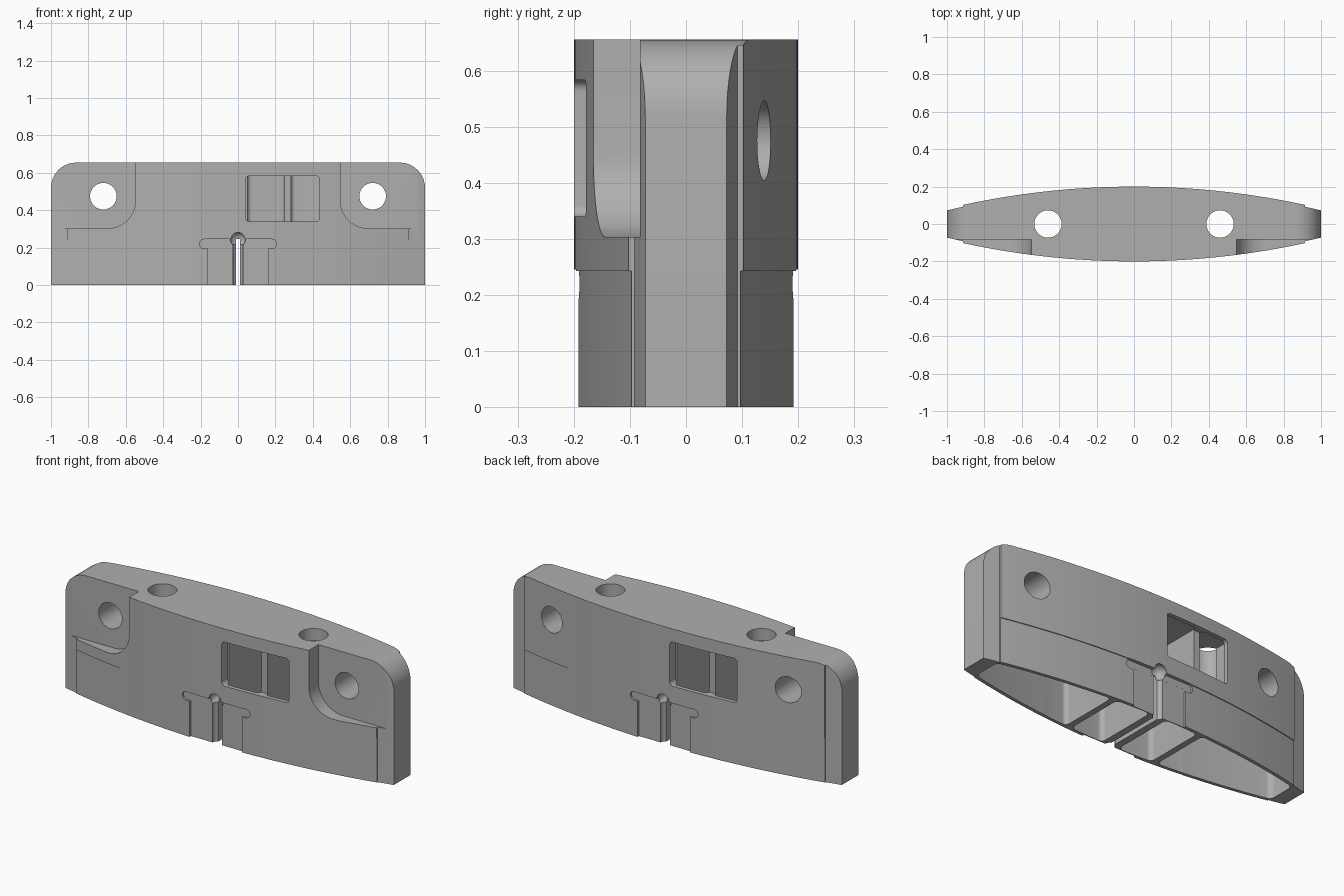
import bpy, bmesh, math
from mathutils import Matrix

if "Cube" in bpy.data.objects:
    bpy.data.objects.remove(bpy.data.objects["Cube"])


def finish(bm, name):
    bmesh.ops.recalc_face_normals(bm, faces=bm.faces[:])
    mesh = bpy.data.meshes.new(name)
    bm.to_mesh(mesh)
    bm.free()
    ob = bpy.data.objects.new(name, mesh)
    bpy.context.collection.objects.link(ob)
    return ob


def prism(points, lo, hi, axis='z', radius=0, name='cutter'):
    """Extrude a 2D outline along z (outline in xy) or y (outline in xz)."""
    bm = bmesh.new()

    def put(u, v, w):
        return bm.verts.new((u, v, w) if axis == 'z' else (u, w, v))
    a = [put(u, v, lo) for u, v in points]
    b = [put(u, v, hi) for u, v in points]
    bm.faces.new(a)
    bm.faces.new(b[::-1])
    n = len(points)
    for i in range(n):
        j = (i + 1) % n
        bm.faces.new((a[i], b[i], b[j], a[j]))
    bmesh.ops.recalc_face_normals(bm, faces=bm.faces[:])
    if radius:
        sides = [bm.edges.get((p, q)) for p, q in zip(a, b)]
        sharp = [e for e in sides if e.calc_face_angle(0) > 0.6]
        bmesh.ops.bevel(bm, geom=sharp, offset=radius, segments=10,
                        profile=0.5, affect='EDGES', clamp_overlap=False)
    return finish(bm, name)


def rect(x0, x1, z0, z1):
    return [(x0, z0), (x1, z0), (x1, z1), (x0, z1)]


def circle(x, y, r, n=48):
    return [(x + r * math.cos(2 * math.pi * i / n),
             y + r * math.sin(2 * math.pi * i / n)) for i in range(n)]


R = 4.32


def bow(x, peak):
    return peak - R + math.sqrt(R * R - x * x)


def lens(x0, x1, peak, step):
    n = max(2, int((x1 - x0) / step))
    xs = [x0 + (x1 - x0) * i / n for i in range(n + 1)]
    return [(x, -bow(x, peak)) for x in xs] + [(x, bow(x, peak)) for x in xs[::-1]]


def combine(body, other, op='DIFFERENCE'):
    mod = body.modifiers.new('bool', 'BOOLEAN')
    mod.operation = op
    mod.solver = 'EXACT'
    mod.object = other
    bpy.context.view_layer.objects.active = body
    bpy.ops.object.modifier_apply(modifier=mod.name)
    bpy.data.objects.remove(other, do_unlink=True)


def span(s, a, b):
    return (a, b) if s > 0 else (-b, -a)


# Bowed body: thin ends, lower band and slightly prouder upper band
body = prism(lens(-1.02, 1.02, 0.19, 0.04), 0, 0.68, name='bowed_block')
combine(body, prism(lens(-0.915, 0.915, 0.195, 0.04), -0.05, 0.70), 'UNION')
combine(body, prism(lens(-0.914, 0.914, 0.2, 0.04), 0.243, 0.72), 'UNION')

# Side silhouette with rounded top corners and flat base
combine(body, prism(rect(-1, 1, -1, 0.655), -0.5, 0.5, 'y', 0.135), 'INTERSECT')
combine(body, prism(rect(-2, 2, -1, 0), -0.6, 0.6, 'y'))

for s in (-1, 1):
    # Hollow chambers open at the base
    combine(body, prism(lens(*span(s, 0.05, 0.25), 0.177, 0.06), -0.2, 0.59, radius=0.025))
    combine(body, prism(lens(*span(s, 0.283, 0.45), 0.177, 0.06), -0.21, 0.59, radius=0.025))
    combine(body, prism(lens(*span(s, 0.36, 0.92), 0.1765, 0.07), -0.22, 0.26, radius=0.025))
    # Screw holes from the top and through the front
    combine(body, prism(circle(s * 0.46, 0, 0.073), 0.2, 0.8))
    combine(body, prism(circle(s * 0.72, 0.475, 0.071), -0.5, 0.5, 'y'))
    # Rounded corner recesses on the front
    x0, x1 = span(s, 0.547, 1.5)
    combine(body, prism(rect(x0, x1, 0.303, 1.2), -0.5, -0.082, 'y', 0.15))
    # Windows: right half of the front, left half of the back
    x0, x1 = span(s, 0.04, 0.435)
    y0, y1 = span(-s, 0.15, 0.4)
    combine(body, prism(rect(x0, x1, 0.34, 0.583), y0, y1, 'y', 0.02))
    # Shallow T-shaped recess on both faces
    y0, y1 = span(s, 0.18, 0.4)
    combine(body, prism(rect(-0.16, 0.16, -0.3, 0.21), y0, y1, 'y'))
    y0, y1 = span(s, 0.1802, 0.41)
    combine(body, prism(rect(-0.205, 0.205, 0.195, 0.245), y0, y1, 'y', 0.023))
    # Round groove with domed head
    combine(body, prism(circle(0, s * 0.18, 0.028, 32), -0.3, 0.25))
    bm = bmesh.new()
    bmesh.ops.create_uvsphere(bm, u_segments=32, v_segments=16, radius=0.041,
                              matrix=Matrix.Translation((0, s * 0.182, 0.245)))
    combine(body, finish(bm, 'dome'))

# Narrow slot through the middle
combine(body, prism(rect(-0.012, 0.012, -0.3, 0.247), -0.5, 0.5, 'y'))

# Single grey material and smooth curves
mat = bpy.data.materials.new('plain_grey')
mat.diffuse_color = (0.43, 0.43, 0.43, 1)
mat.use_nodes = True
mat.node_tree.nodes["Principled BSDF"].inputs["Base Color"].default_value = mat.diffuse_color
body.data.materials.clear()
body.data.materials.append(mat)
for p in body.data.polygons:
    p.material_index = 0
bpy.ops.object.select_all(action='DESELECT')
body.select_set(True)
bpy.context.view_layer.objects.active = body
bpy.ops.object.shade_smooth_by_angle(angle=math.radians(30))
